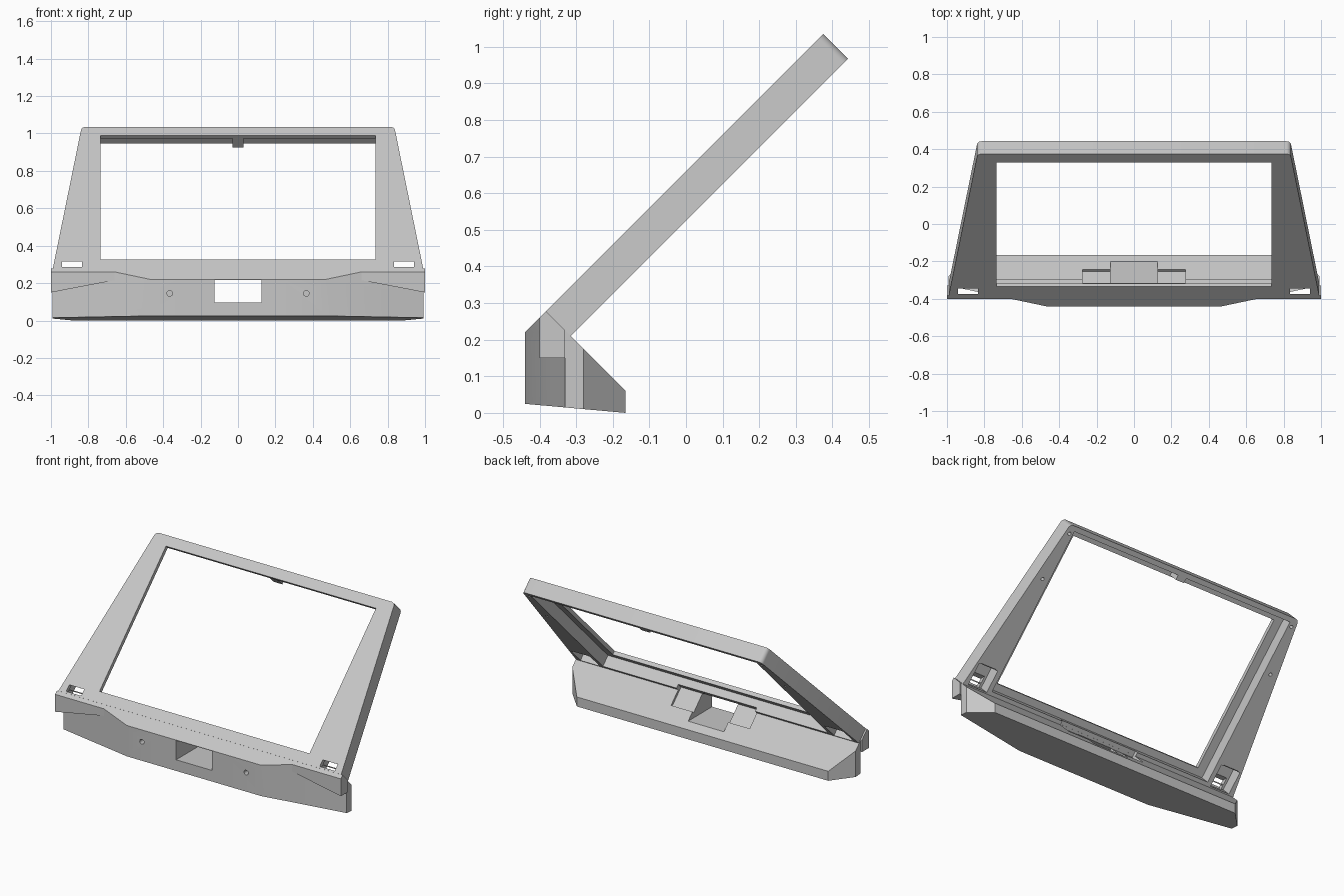
import bpy, bmesh, math
from mathutils import Matrix, Vector

if "Cube" in bpy.data.objects:
    bpy.data.objects.remove(bpy.data.objects["Cube"], do_unlink=True)

grey = bpy.data.materials.new("light grey plastic")
grey.use_nodes = True
grey.diffuse_color = (0.57, 0.57, 0.57, 1)
grey.node_tree.nodes["Principled BSDF"].inputs["Base Color"].default_value = (0.57, 0.57, 0.57, 1)

TILT = Matrix.Rotation(math.radians(45), 4, "X")    # local y runs up the screen, local z out of it
FRONT, BACK, PLATE = 0.467, 0.371, 0.442            # depths measured across the tilted frame
SILL = -0.074                                       # where the frame meets the base
cutters = []


def finish(name, bm, matrix=None):
    if matrix:
        bm.transform(matrix)
    bmesh.ops.recalc_face_normals(bm, faces=bm.faces)
    mesh = bpy.data.meshes.new(name)
    bm.to_mesh(mesh)
    bm.free()
    mesh.materials.append(grey)
    obj = bpy.data.objects.new(name, mesh)
    bpy.context.collection.objects.link(obj)
    return obj


def prism(points, low, high):
    """Extrude an outline along z."""
    bm = bmesh.new()
    face = bm.faces.new([bm.verts.new((x, y, low)) for x, y in points])
    made = bmesh.ops.extrude_face_region(bm, geom=[face])["geom"]
    verts = [v for v in made if isinstance(v, bmesh.types.BMVert)]
    bmesh.ops.translate(bm, verts=verts, vec=(0, 0, high - low))
    return bm


def box(name, x, y, z, matrix=None):
    rect = [(x[0], y[0]), (x[1], y[0]), (x[1], y[1]), (x[0], y[1])]
    return finish(name, prism(rect, *z), matrix)


def rod(name, radius, start, end, sides=32):
    a, b = Vector(start), Vector(end)
    bm = bmesh.new()
    bmesh.ops.create_cone(bm, cap_ends=True, segments=sides, radius1=radius,
                          radius2=radius, depth=(b - a).length)
    turn = (b - a).to_track_quat("Z", "Y").to_matrix().to_4x4()
    return finish(name, bm, Matrix.Translation((a + b) / 2) @ turn)


def slice_off(bm, point, normal):
    """Trim a solid on the normal side of a plane and cap it."""
    geom = bm.verts[:] + bm.edges[:] + bm.faces[:]
    cut_geom = bmesh.ops.bisect_plane(bm, geom=geom, plane_co=point, plane_no=normal,
                                      clear_outer=True)["geom_cut"]
    edges = [e for e in cut_geom if isinstance(e, bmesh.types.BMEdge)]
    if edges:
        bmesh.ops.holes_fill(bm, edges=edges)


def cut(target, tools):
    for tool in tools:
        tool.hide_render = True
        mod = target.modifiers.new("cut", "BOOLEAN")
        mod.operation, mod.solver, mod.object = "DIFFERENCE", "EXACT", tool
        with bpy.context.temp_override(object=target, active_object=target):
            bpy.ops.object.modifier_apply(modifier=mod.name)
        if tool not in cutters:
            cutters.append(tool)


def trim_to_wedge(bm):
    slice_off(bm, (0, -0.4, 0.26), (0, -1, 1))      # screen plane
    slice_off(bm, (0, -0.28, 0.175), (0, 1, 1))     # sloping back


# Tilted bezel frame with rounded top corners
bm = prism([(-0.99, SILL), (0.99, SILL), (0.836, 0.997), (-0.836, 0.997)], BACK, FRONT)
corners = [e for e in bm.edges if all(v.co.y > 0.9 for v in e.verts)
           and abs(e.verts[0].co.x - e.verts[1].co.x) < 0.01]
bmesh.ops.bevel(bm, geom=corners, offset=0.022, segments=5, profile=0.5, affect="EDGES")
frame = finish("bezel_frame", bm, TILT)
cut(frame, [box("screen_opening", (-0.735, 0.735), (-0.007, 0.933), (0.3, 0.6), TILT),
            box("screen_recess", (-0.79, 0.79), (-0.05, 0.967), (0.3, PLATE), TILT)])

# Base body with swept front and chamfered rear corners
half = [(0.47, -0.44), (0.992, -0.33), (0.992, -0.28), (0.88, -0.165)]
bm = prism(half + [(-x, y) for x, y in reversed(half)], -0.05, 0.45)
trim_to_wedge(bm)
slice_off(bm, (0, -0.165, 0), (0, -0.09, -1))
base = finish("base_body", bm)

# Central cable tunnel and the shallow recess around it
recess = box("connector_recess", (-0.275, 0.275), (-0.09, -0.02), (0.27, 0.395), TILT)
cut(base, [box("cable_tunnel", (-0.125, 0.125), (-0.6, 0), (0.095, 0.217)), recess])
cut(frame, [recess])

for side in (-1, 1):
    def span(a, b):
        return sorted((side * a, side * b))

    # Overhanging lip at each lower corner
    bm = prism([(side * x, z) for x, z in
                ((1, 0.15), (0.66, 0.215), (0.6, 0.24), (0.6, 0.4), (1, 0.4))], 0.33, 0.4)
    bm.transform(Matrix.Rotation(math.radians(90), 4, "X"))
    trim_to_wedge(bm)
    lip = finish("left_lip" if side > 0 else "right_lip", bm)

    # Corner slots, open both backward and downward
    across = span(0.835, 0.94)
    down = box("slot_down", across, (-0.375, -0.345), (0.12, 0.45))
    through = box("slot_through", across, (-0.5, 0), (0.285, 0.315))
    pocket = box("slot_pocket", span(0.82, 0.955), (-0.066, 0.07), (0.3, PLATE), TILT)
    cut(frame, [down, through, pocket])
    cut(lip, [down])

    # Round grooves in the front and bolt holes with wide rear sockets
    cut(base, [
        rod("inner_groove", 0.03, (side * 0.22, -0.425, -0.1), (side * 0.22, -0.425, 0.212)),
        rod("outer_groove", 0.025, (side * 0.865, -0.345, -0.1), (side * 0.865, -0.345, 0.155)),
        rod("bolt_socket", 0.042, (side * 0.365, -0.36, 0.14), (side * 0.365, 0, 0.14)),
        rod("bolt_hole", 0.015, (side * 0.365, -0.6, 0.145), (side * 0.365, -0.3, 0.145)),
    ])

    # Small screw holes underneath and on the back of the frame
    cut(base, [rod("foot_hole", 0.013, (side * x, y, -0.1), (side * x, y, 0.06), 16)
               for x, y in ((0.93, -0.29), (0.7, -0.22), (0.5, -0.36), (0.2, -0.22))])
    for x, s in ((0.813, 0.945), (0.835, 0.65)):
        ends = [TILT @ Vector((side * x, s, n)) for n in (0.3, 0.42)]
        cut(frame, [rod("frame_hole", 0.01, *ends, 16)])

# Retaining clip at the top of the screen opening
box("top_clip", (-0.03, 0.03), (0.938, 0.972), (BACK, PLATE + 0.004), TILT)

for tool in cutters:
    bpy.data.objects.remove(tool, do_unlink=True)

# Smooth the round cuts, keep the edges sharp
for obj in bpy.context.scene.objects:
    obj.select_set(obj.type == "MESH")
bpy.context.view_layer.objects.active = frame
bpy.ops.object.shade_smooth_by_angle(angle=math.radians(30))
